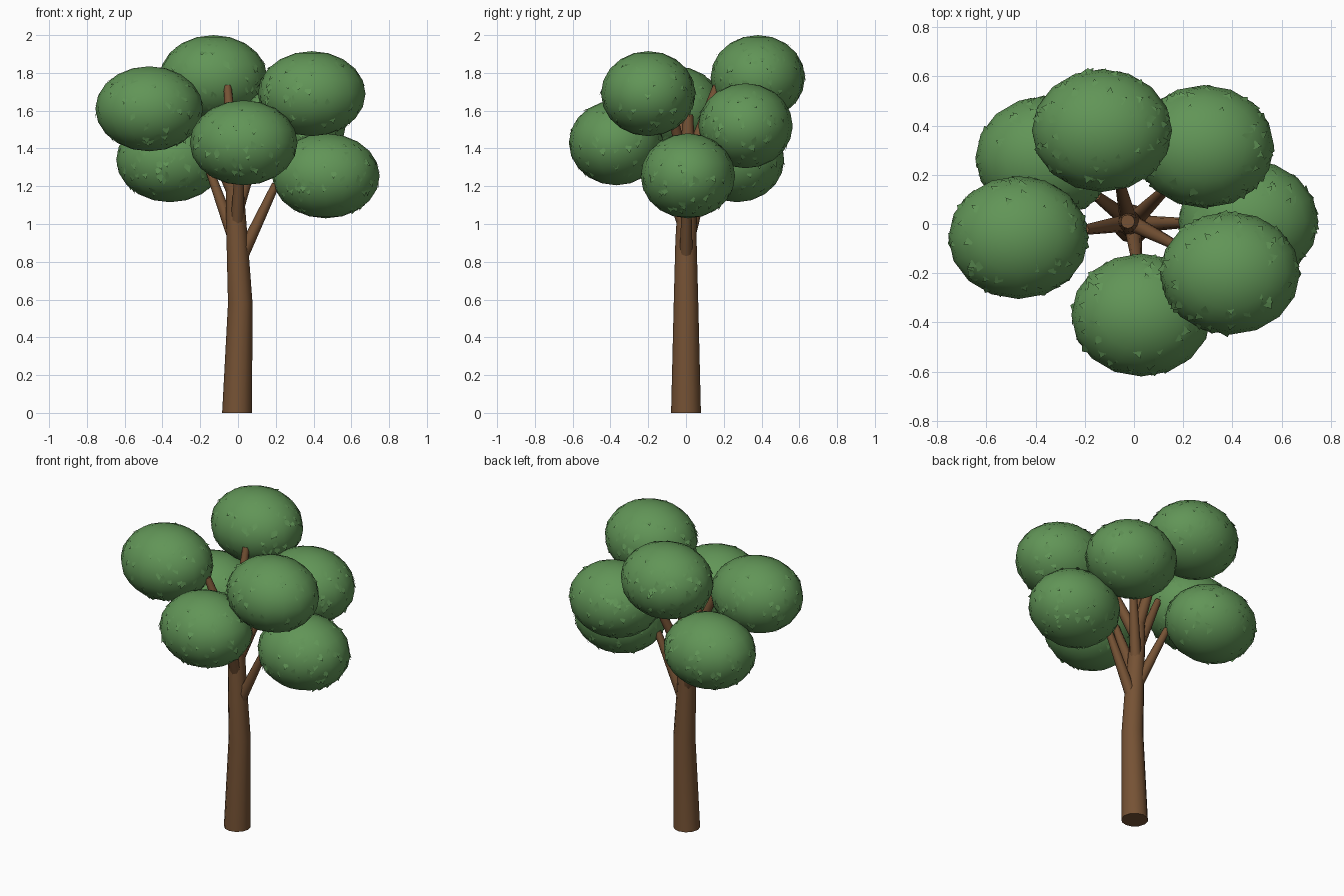
import bpy, bmesh, math, random
from mathutils import Vector, Matrix

if "Cube" in bpy.data.objects:
    bpy.data.objects.remove(bpy.data.objects["Cube"])

random.seed(4)

def material(name, col):
    m = bpy.data.materials.new(name)
    m.diffuse_color = (*col, 1)
    m.use_nodes = True
    m.node_tree.nodes["Principled BSDF"].inputs["Base Color"].default_value = m.diffuse_color
    return m

BARK = material("bark", (0.18, 0.085, 0.035))
LEAF = material("leaf", (0.12, 0.30, 0.095))

def finish(bm, name, mat, smooth=True):
    me = bpy.data.meshes.new(name)
    bm.to_mesh(me)
    bm.free()
    for p in me.polygons:
        p.use_smooth = smooth and len(p.vertices) <= 4
    me.materials.append(mat)
    ob = bpy.data.objects.new(name, me)
    bpy.context.collection.objects.link(ob)
    return ob

def tube(name, pts, radii, sides):
    bm = bmesh.new()
    rings = []
    for i, p in enumerate(pts):
        d = Vector(pts[min(i + 1, len(pts) - 1)]) - Vector(pts[max(i - 1, 0)])
        if i == 0 and p[2] == 0:
            d = Vector((0, 0, 1))          # flat foot on the ground
        q = Vector((0, 0, 1)).rotation_difference(d)
        rings.append([bm.verts.new(Vector(p) + q @ Vector((
            radii[i] * math.cos(2 * math.pi * k / sides),
            radii[i] * math.sin(2 * math.pi * k / sides), 0))) for k in range(sides)])
    for a, b in zip(rings, rings[1:]):
        for k in range(sides):
            n = (k + 1) % sides
            bm.faces.new((a[k], a[n], b[n], b[k]))
    bm.faces.new(rings[0][::-1])
    bm.faces.new(rings[-1])
    return finish(bm, name, BARK)

# Trunk with a slight bend, running up into the crown
trunk = [(-0.005, 0, 0), (0.012, 0, 0.58), (-0.005, 0, 0.92), (-0.02, 0.01, 1.25), (-0.025, 0.01, 1.58)]
tube("trunk", trunk, [0.079, 0.065, 0.056, 0.045, 0.028], 12)

def trunk_at(z):
    for a, b in zip(trunk, trunk[1:]):
        if z <= b[2]:
            return Vector(a).lerp(Vector(b), (z - a[2]) / (b[2] - a[2]))
    return Vector(trunk[-1])

# Foliage clumps spiral upward round the trunk
clumps = [(0.465, 0.01, 1.255), (-0.36, 0.27, 1.34), (0.03, -0.37, 1.43), (0.285, 0.315, 1.52),
          (-0.47, -0.055, 1.61), (0.39, -0.20, 1.69), (-0.13, 0.38, 1.775)]
RAD = Vector((0.285, 0.25, 0.225))

def leaf_clump(name, centre):
    bm = bmesh.new()
    bmesh.ops.create_uvsphere(bm, u_segments=16, v_segments=10, radius=1)
    bmesh.ops.transform(bm, verts=bm.verts, matrix=Matrix.Translation(centre) @ Matrix.Diagonal((*RAD, 1)))
    finish(bm, name, LEAF)

def leaf_cards(name, centre, count=130):
    # Small diamond leaves lying on the clump, tips lifted a little
    bm = bmesh.new()
    for _ in range(count):
        z, a = random.uniform(-0.85, 0.85), random.uniform(0, 2 * math.pi)
        r = math.sqrt(1 - z * z)
        u = Vector((r * math.cos(a), r * math.sin(a), z))
        n = Vector((u.x / RAD.x, u.y / RAD.y, u.z / RAD.z)).normalized()
        p = Vector(centre) + u * RAD * 0.985
        side = Vector((0, 0, 1)).cross(n).normalized()
        side.rotate(Matrix.Rotation(random.uniform(-0.6, 0.6), 3, n))
        down = side.cross(n).normalized()
        down = (down + n * random.uniform(-0.1, 0.4)).normalized()
        s = random.uniform(0.024, 0.036)
        quad = [p - down * s, p - side * s * 0.55, p + down * s, p + side * s * 0.55]
        bm.faces.new([bm.verts.new(v) for v in quad])
    finish(bm, name, LEAF, False)

for i, c in enumerate(clumps, 1):
    leaf_clump(f"foliage_{i}", c)
    leaf_cards(f"leaves_{i}", c)
    # Branch stretches from the trunk to the inner side of the clump
    tip = Vector((c[0] * 0.43, c[1] * 0.43, c[2] - 0.045))
    start = trunk_at(tip.z - 0.42)
    mid = start.lerp(tip, 0.5)
    tube(f"branch_{i}", [start, mid, tip], [0.036, 0.029, 0.021], 8)
